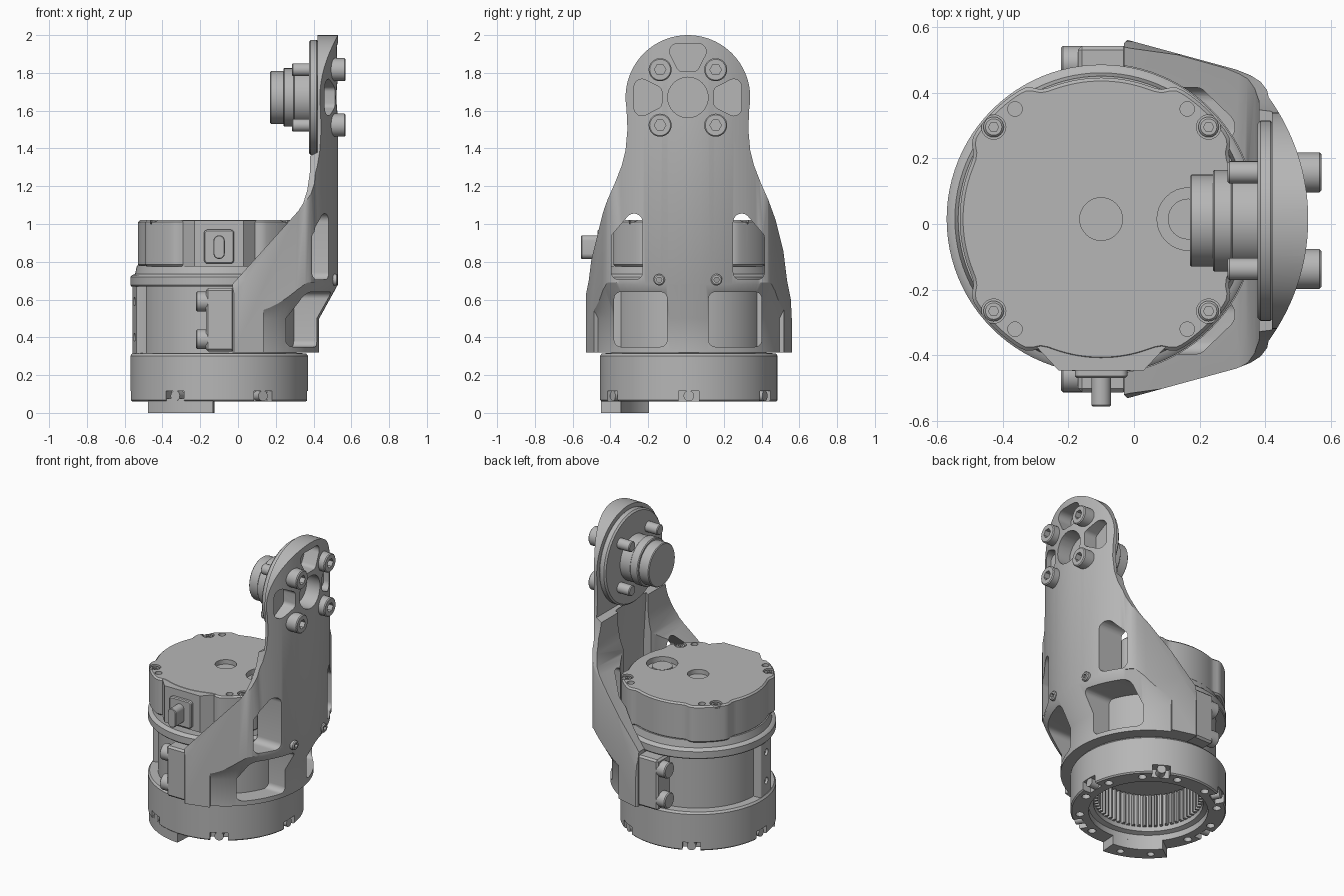
import bpy, bmesh
from math import sin, cos, radians, exp
from mathutils import Matrix, Vector

if "Cube" in bpy.data.objects:
    bpy.data.objects.remove(bpy.data.objects["Cube"])

CX, CY = -0.1, 0.015          # motor axis
HY, HZ = 0.01, 1.67           # arm head centre

metal = bpy.data.materials.new("grey_metal")
metal.use_nodes = True
GREY = (0.47, 0.47, 0.47, 1)
metal.diffuse_color = GREY
metal.node_tree.nodes["Principled BSDF"].inputs["Base Color"].default_value = GREY


def finish(name, bm):
    bmesh.ops.remove_doubles(bm, verts=bm.verts, dist=1e-5)
    bmesh.ops.recalc_face_normals(bm, faces=bm.faces)
    mesh = bpy.data.meshes.new(name)
    bm.to_mesh(mesh)
    bm.free()
    mesh.materials.append(metal)
    ob = bpy.data.objects.new(name, mesh)
    bpy.context.collection.objects.link(ob)
    return ob


def prism(name, pts, axis, a, b):
    """Extrude a closed 2D outline along an axis from a to b."""
    place = {"x": lambda p, d: (d, p[0], p[1]),
             "y": lambda p, d: (p[0], d, p[1]),
             "z": lambda p, d: (p[0], p[1], d)}[axis]
    bm = bmesh.new()
    lo = [bm.verts.new(place(p, a)) for p in pts]
    hi = [bm.verts.new(place(p, b)) for p in pts]
    n = len(pts)
    bm.faces.new(lo)
    bm.faces.new(hi)
    for i in range(n):
        j = (i + 1) % n
        bm.faces.new((lo[i], lo[j], hi[j], hi[i]))
    return finish(name, bm)


def lathe(name, prof, seg=96, a0=0, a1=360):
    """Turn a closed (radius, z) profile about the motor axis."""
    bm = bmesh.new()
    full = a1 - a0 == 360
    rings = []
    for i in range(seg if full else seg + 1):
        t = radians(a0 + (a1 - a0) * i / seg)
        rings.append([bm.verts.new((CX + r * cos(t), CY + r * sin(t), z)) for r, z in prof])
    n = len(prof)
    for i in range(seg):
        p, q = rings[i], rings[(i + 1) % len(rings)]
        for k in range(n):
            m = (k + 1) % n
            if prof[k][0] or prof[m][0]:
                bm.faces.new((p[k], p[m], q[m], q[k]))
    if not full:
        bm.faces.new(rings[0])
        bm.faces.new(rings[-1])
    return finish(name, bm)


def arc(u, v, r, a0=0, a1=360, n=32):
    last = n if a1 - a0 == 360 else n - 1
    return [(u + r * cos(radians(a0 + (a1 - a0) * i / last)),
             v + r * sin(radians(a0 + (a1 - a0) * i / last))) for i in range(n)]


def rounded(u0, u1, v0, v1, r):
    pts = []
    for u, v, a in ((u1 - r, v1 - r, 0), (u0 + r, v1 - r, 90), (u0 + r, v0 + r, 180), (u1 - r, v0 + r, 270)):
        pts += arc(u, v, r, a, a + 90, 8)
    return pts


def cyl(name, axis, u, v, r, a, b, n=32):
    return prism(name, arc(u, v, r, n=n), axis, a, b)


def bake(ob):
    dg = bpy.context.evaluated_depsgraph_get()
    mesh = bpy.data.meshes.new_from_object(ob.evaluated_get(dg))
    ob.modifiers.clear()
    ob.data = mesh


def carve(ob, cutter, op="DIFFERENCE"):
    mod = ob.modifiers.new("cut", "BOOLEAN")
    mod.operation, mod.solver, mod.object = op, "EXACT", cutter
    bake(ob)
    bpy.data.objects.remove(cutter)


def bevel(ob, width):
    mod = ob.modifiers.new("bevel", "BEVEL")
    mod.width, mod.segments, mod.angle_limit = width, 1, radians(50)
    bake(ob)


def turn(ob, deg):
    """Rotate a part about the motor axis."""
    c = Vector((CX, CY, 0))
    ob.data.transform(Matrix.Translation(c) @ Matrix.Rotation(radians(deg), 4, "Z") @ Matrix.Translation(-c))
    return ob


def socket_bolt(name, axis, u, v, r, a, b, depth):
    """Cap screw; the head's open end lies at b."""
    bolt = cyl(name, axis, u, v, r, a, b)
    bevel(bolt, 0.006)
    end = 0.02 if b > a else -0.02
    carve(bolt, cyl("socket", axis, u, v, r * 0.5, b - depth, b + end, 6))


# Motor housing with narrow waist and open, toothed underside
housing = lathe("motor_housing", [
    (0, .36), (.33, .36), (.33, .11), (.36, .10), (.36, .06), (.462, .06), (.47, .068), (.47, .302),
    (.46, .315), (.41, .317), (.41, .67), (.465, .67), (.47, .676), (.47, .72), (.46, .73), (.445, .735),
    (.435, .78), (0, .78)])
for k in range(6):
    carve(housing, turn(prism("notch", [(CX + .41, CY - .055), (CX + .5, CY - .055),
          (CX + .5, CY + .055), (CX + .41, CY + .055)], "z", .03, .115), 60 * k))
    turn(cyl("rim_bolt", "x", CY, .09, .028, CX + .39, CX + .465, 20), 60 * k)
for k in range(12):
    t = radians(30 * k + 15)
    carve(housing, cyl("hole", "z", CX + .415 * cos(t), CY + .415 * sin(t), .025, .03, .11, 16))
for k in range(60):
    turn(prism("gear_tooth", [(CX + .335, CY - .012), (CX + .335, CY + .012),
         (CX + .305, CY + .005), (CX + .305, CY - .005)], "z", .14, .35), 6 * k)

# Curved locating tab under the base
tab = lathe("base_tab", [(.36, 0), (.465, 0), (.465, .075), (.36, .075)], 20, 216, 266)
for a in (228, 254):
    t = radians(a)
    carve(tab, cyl("hole", "z", CX + .415 * cos(t), CY + .415 * sin(t), .022, -.02, .03, 16))

# Vertical post on the housing waist
post = prism("waist_post", rounded(CX + .38, CX + .455, CY - .075, CY + .075, .01), "z", .31, .68)
for z in (.4, .59):
    carve(post, cyl("hole", "x", CY, z, .022, CX + .44, CX + .5, 16))
turn(post, 190)

# Top cap with four screw lobes
outline = []
for i in range(144):
    a = 2.5 * i
    d = min(abs((a - c + 180) % 360 - 180) for c in (46, 134, 226, 314))
    r = .43 + .034 / (1 + exp((d - 17) / 1.2))
    outline.append((CX + r * cos(radians(a)), CY + r * sin(radians(a))))
cap = prism("top_cap", outline, "z", .775, 1.02)
bevel(cap, .01)
carve(cap, cyl("recess", "z", CX, CY, .065, .99, 1.1))
carve(cap, cyl("recess", "z", .165, CY, .095, .985, 1.1))
cyl("cap_plug", "z", .165, CY, .062, .97, 1.005)
for sx in (-1, 1):
    for sy in (-1, 1):
        carve(cap, cyl("hole", "z", CX + sx * .262, CY + sy * .335, .022, .98, 1.1, 20))
        carve(cap, cyl("hole", "z", CX + sx * .327, CY + sy * .28, .037, 1.0, 1.1, 24))
        socket_bolt("cap_screw", "z", CX + sx * .327, CY + sy * .28, .031, .98, 1.015, .02)

# Cable connector on the front of the cap
prism("connector_block", [(-.30, -.37), (.10, -.37), (.03, -.445), (-.23, -.445)], "z", .775, 1.018)
bevel(prism("connector_plate", rounded(-.18, -.02, .79, .97, .02), "y", -.468, -.42), .006)
bevel(prism("connector_plug", rounded(-.13, -.07, .815, .94, .029), "y", -.555, -.44), .004)

# Bracket: plan outline trimmed by side and front outlines
flank = [(.405, .392), (.385, .418), (.355, .437), (.31, .455), (-.02, .545), (-.03, .535)]
plan = [(x, CY - y) for x, y in reversed(flank)] + arc(CX, CY, .63, -36, 36, 40) \
    + [(x, CY + y) for x, y in flank]
bracket = prism("arm_bracket", plan, "z", .32, 2.02)
half = [(.56, .3), (.545, .6), (.525, .7), (.505, .86), (.465, 1.02), (.425, 1.13), (.385, 1.22),
        (.35, 1.31), (.33, 1.39), (.32, 1.5)]
side = [(HY + u, z) for u, z in half] + arc(HY, HZ, .33, -10, 190, 48) \
    + [(HY - u, z) for u, z in reversed(half)]
carve(bracket, prism("trim", side, "x", -.3, .9), "INTERSECT")
front = [(-.04, .3), (-.04, .67), (.32, 1.07), (.345, 1.11), (.367, 1.18), (.38, 1.27), (.38, 1.36),
         (.42, 1.38), (.42, 2.1), (.7, 2.1), (.7, .3)]
carve(bracket, prism("trim", front, "y", -.8, .8), "INTERSECT")

# Bracket hollow: stepped motor seat, back recess and stepped-in skirt
carve(bracket, lathe("seat_cut", [(0, .2), (.412, .2), (.412, .665), (.472, .665), (.472, 1.25), (0, 1.25)]))
carve(bracket, lathe("recess_cut", [(0, .72), (.465, .72), (.55, .78), (.55, 1.0), (.52, 1.37), (0, 1.37)],
                     24, -18, 18))
carve(bracket, lathe("skirt_cut", [(.53, .2), (.53, .5), (.635, .69), (.9, .70), (.9, .2)], 48, -65, 65))

# Bracket windows and head openings
upper = arc(.285, 1.01, .045, 180, 35, 12) + arc(.365, .925, .04, 35, 0, 6) \
    + arc(.365, .745, .04, 0, -90, 8) + arc(.28, .745, .04, -90, -180, 8)
for s in (-1, 1):
    for shape in (upper, rounded(.11, .39, .35, .64, .035)):
        carve(bracket, prism("window", [(HY + s * u, z) for u, z in shape], "x", .1, .8))
carve(bracket, cyl("bore", "x", HY, HZ, .107, .3, .7))
lobe = arc(.243, .055, .042, 0, 115, 10) + arc(.168, .03, .03, 115, 180, 6)
petal = lobe + [(u, -v) for u, v in reversed(lobe)]
for a in (0, 90, 180):
    c, s = cos(radians(a)), sin(radians(a))
    carve(bracket, prism("petal", [(HY + u * c - v * s, HZ + u * s + v * c) for u, v in petal], "x", .3, .7))
for s in (-1, 1):
    socket_bolt("bracket_screw", "x", HY + s * .152, .705, .03, .46, .528, .02)

# Output disc, stepped boss and head bolts
bevel(cyl("output_disc", "x", HY, HZ, .305, .375, .425, 64), .01)
for name, r, a, b in (("boss_outer", .14, .17, .26), ("boss_middle", .155, .24, .3), ("boss_inner", .148, .28, .39)):
    bevel(cyl(name, "x", HY, HZ, r, a, b, 48), .005)
for sy in (-1, 1):
    for sz in (-1, 1):
        y, z = HY + sy * .147, HZ + sz * .147
        socket_bolt("head_bolt", "x", y, z, .061, .47, .57, .04)
        bevel(cyl("bolt_end", "x", y, z, .034, .285, .48, 24), .005)

# Clamp blocks and their bolts on both sides
for s in (-1, 1):
    y0, y1 = sorted((CY + s * .39, CY + s * .527))
    bevel(prism("clamp_block", [(-.17, y0), (-.02, y0), (-.02, y1), (-.17, y1)], "z", .325, .66), .012)
    for z in (.39, .59):
        socket_bolt("clamp_bolt", "x", CY + s * .475, z, .052, -.15, -.222, .03)

# Smooth curved walls, keep edges sharp
bpy.ops.object.select_all(action="DESELECT")
for ob in bpy.data.objects:
    if ob.type == "MESH":
        ob.select_set(True)
        bpy.context.view_layer.objects.active = ob
bpy.ops.object.shade_smooth_by_angle(angle=radians(30))
